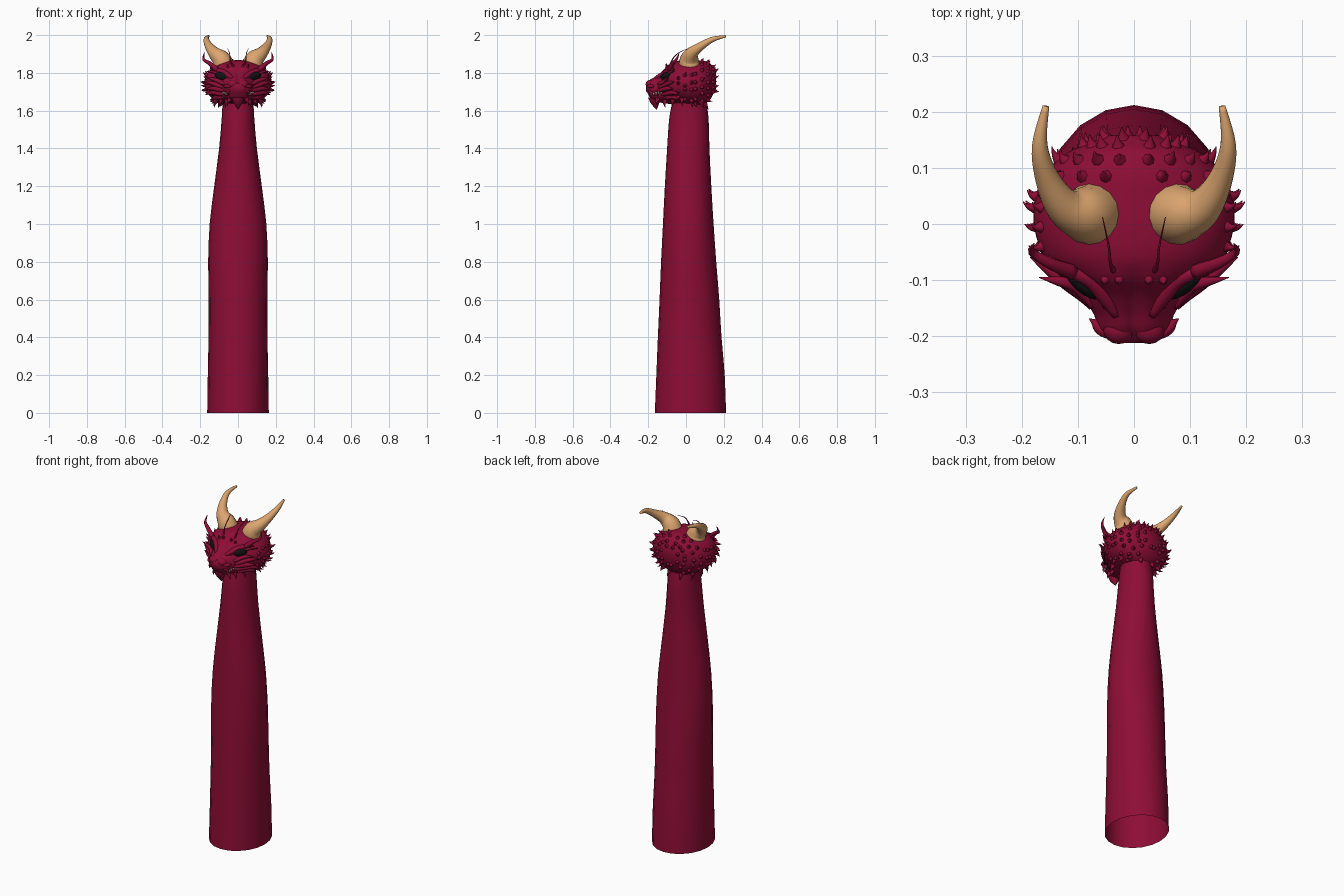
import bpy, bmesh, math, random
from mathutils import Vector, Matrix

random.seed(4)
cube = bpy.data.objects.get("Cube")
if cube:
    bpy.data.objects.remove(cube)


def material(name, rgb, rough=0.6):
    m = bpy.data.materials.new(name)
    m.use_nodes = True
    m.diffuse_color = (*rgb, 1)
    b = m.node_tree.nodes["Principled BSDF"]
    b.inputs["Base Color"].default_value = (*rgb, 1)
    b.inputs["Roughness"].default_value = rough
    return m


CRIMSON = material("crimson scale", (0.27, 0.004, 0.038))
HORN = material("tan horn", (0.72, 0.38, 0.16))
BLACK = material("black eye", (0.006, 0.006, 0.007))
IVORY = material("ivory tooth", (0.85, 0.8, 0.72))


def finish(name, bm, mat):
    bmesh.ops.recalc_face_normals(bm, faces=bm.faces)
    mesh = bpy.data.meshes.new(name)
    bm.to_mesh(mesh)
    bm.free()
    mesh.materials.append(mat)
    for p in mesh.polygons:
        p.use_smooth = True
    ob = bpy.data.objects.new(name, mesh)
    bpy.context.collection.objects.link(ob)
    return ob


def catmull(pts, i, t):
    """Point on a smooth curve through pts, in segment i."""
    p = [Vector(pts[max(0, min(len(pts) - 1, i + k))]) for k in (-1, 0, 1, 2)]
    return 0.5 * (2 * p[1] + (p[2] - p[0]) * t
                  + (2 * p[0] - 5 * p[1] + 4 * p[2] - p[3]) * t * t
                  + (3 * p[1] - p[0] - 3 * p[2] + p[3]) * t ** 3)


def spline(pts, steps):
    out = [catmull(pts, i, k / steps) for i in range(len(pts) - 1) for k in range(steps)]
    return out + [Vector(pts[-1])]


def loft(bm, rings, caps=True):
    rows = [[bm.verts.new(p) for p in r] for r in rings]
    n = len(rows[0])
    for a, b in zip(rows, rows[1:]):
        for j in range(n):
            bm.faces.new((a[j], a[(j + 1) % n], b[(j + 1) % n], b[j]))
    if caps:
        bm.faces.new(rows[0])
        bm.faces.new(rows[-1])


def tube(bm, pts, n=8, steps=4):
    """Tapered tube through (x, y, z, radius) points."""
    c = spline(pts, steps)
    side, rings = Vector((0.31, 0.22, 0.92)), []
    for i, p in enumerate(c):
        d = (c[min(i + 1, len(c) - 1)] - c[max(i - 1, 0)]).to_3d().normalized()
        side = (side - d * side.dot(d)).normalized()
        up = d.cross(side)
        turns = [2 * math.pi * j / n for j in range(n)]
        rings.append([p.to_3d() + (side * math.cos(a) + up * math.sin(a)) * max(p.w, 0.0006)
                      for a in turns])
    loft(bm, rings)


def mirrored(pts):
    return [(-p[0], *p[1:]) for p in pts]


# Neck: open-bottomed loft of (z, half width, front y, back y)
neck = [(0, .163, -.165, .212), (.2, .16, -.157, .205), (.4, .156, -.149, .188),
        (.6, .155, -.14, .176), (.8, .158, -.132, .16), (1, .15, -.122, .146),
        (1.2, .126, -.112, .134), (1.4, .1, -.1, .124), (1.55, .087, -.09, .12),
        (1.62, .083, -.078, .112), (1.72, .08, -.06, .1)]
bm = bmesh.new()
loft(bm, [[(s[1] * math.sin(a), (s[2] + s[3]) / 2 + (s[3] - s[2]) / 2 * math.cos(a), s[0])
           for a in (math.tau * j / 20 for j in range(20))] for s in spline(neck, 2)], False)
finish("neck", bm, CRIMSON)

# Head sections: (y, half width, bottom z, top z)
head = [(-.212, .03, 1.705, 1.745), (-.19, .062, 1.668, 1.768), (-.16, .072, 1.65, 1.785),
        (-.13, .094, 1.642, 1.808), (-.1, .128, 1.637, 1.84), (-.06, .16, 1.635, 1.86),
        (-.01, .177, 1.628, 1.867), (.04, .177, 1.622, 1.867), (.09, .158, 1.628, 1.865),
        (.13, .115, 1.66, 1.85), (.158, .05, 1.71, 1.81)]
EYE = Vector((.092, -.112, 1.783))


def bump(v, width):
    return math.exp(-(v / width) ** 2)


def skin(y, a):
    """Head surface at depth y; angle 0 is the crown and pi/2 the left side."""
    i = max(k for k in range(len(head) - 1) if head[k][0] <= y or k == 0)
    s = catmull(head, i, (y - head[i][0]) / (head[i + 1][0] - head[i][0]))
    x = s[1] * math.sin(a)
    z = (s[2] + s[3]) / 2 + (s[3] - s[2]) / 2 * math.cos(a)
    face = max(0, min(1, (-.07 - y) / .04))
    x *= 1 - .2 * face * bump(z - 1.688 - .15 * (y + .17), .007)    # mouth line
    if z > 1.72:
        z -= .012 * face * bump(x, .012)                            # nose groove
    p = Vector((x, y, z))
    d = (Vector((abs(x), y, z)) - EYE).length
    return p + (Vector((0, 0, 1.75)) - p) * .14 * bump(d, .028)      # eye socket


def normal(y, a):
    e = .004
    y = max(-.2, min(.15, y))
    n = (skin(y + e, a) - skin(y - e, a)).cross(skin(y, a + e) - skin(y, a - e)).normalized()
    out = skin(y, a) - Vector((0, y, 1.745))
    return n if n.dot(out) > 0 else -n


bm = bmesh.new()
loft(bm, [[skin(-.212 + .37 * k / 45, math.tau * j / 56) for j in range(56)] for k in range(46)])
finish("head", bm, CRIMSON)

# Horns sweep out, up and back
horn = [(.074, .018, 1.835, .056), (.09, .018, 1.872, .05), (.125, .032, 1.905, .034),
        (.154, .08, 1.942, .022), (.168, .14, 1.977, .014), (.157, .21, 1.994, .006)]
for side, path in (("left", horn), ("right", mirrored(horn))):
    bm = bmesh.new()
    tube(bm, path, 16, 5)
    finish(side + "_horn", bm, HORN)

# Eyes set under the brows
for s in (1, -1):
    bm = bmesh.new()
    bmesh.ops.create_uvsphere(bm, u_segments=16, v_segments=10, radius=1)
    turn = Matrix.Rotation(s * .7, 4, 'Z') @ Matrix.Rotation(-s * .2, 4, 'Y')
    spot = Matrix.Translation((s * EYE.x, EYE.y + .004, EYE.z))
    bm.transform(spot @ turn @ Matrix.Diagonal((.038, .014, .021, 1)))
    finish("left_eye" if s > 0 else "right_eye", bm, BLACK)

# Nose pads
for s in (1, -1):
    bm = bmesh.new()
    bmesh.ops.create_uvsphere(bm, u_segments=16, v_segments=10, radius=1)
    bm.transform(Matrix.Translation((s * .027, -.188, 1.74)) @ Matrix.Diagonal((.028, .026, .023, 1)))
    finish("left_nose_pad" if s > 0 else "right_nose_pad", bm, CRIMSON)


def strand(bm, y0, a0, y1, a1, lift, r):
    """Ridge hugging the skin that lifts off into a point."""
    pts = []
    for k in range(5):
        t = k / 4
        y, a = y0 + (y1 - y0) * t, math.radians(a0 + (a1 - a0) * t)
        p = skin(y, a) + normal(y, a) * (lift * t ** 3 - .2 * r)
        pts.append((*p, r * (.5, .95, 1, .7, .05)[k]))
    tube(bm, pts, 8, 3)
    tube(bm, mirrored(pts), 8, 3)


# Brow, cheek and jaw ridges: start depth and angle, end depth and angle, lift, radius
bm = bmesh.new()
for r in [(-.165, 28, -.05, 58, .022, .015), (-.15, 42, -.045, 66, .03, .009),
          (-.15, 72, -.075, 78, .034, .012), (-.145, 88, -.05, 88, .025, .012),
          (-.15, 100, -.06, 104, .026, .013), (-.13, 118, -.03, 116, .026, .012),
          (-.12, 135, -.03, 130, .025, .011), (-.205, 75, -.165, 80, .014, .01),
          (-.2, 112, -.14, 120, .012, .01)]:
    strand(bm, *r)
finish("face_ridges", bm, CRIMSON)

# Ear spines and thin brow whiskers
for name, path in (("spine", [(.11, -.085, 1.815, .014), (.15, -.07, 1.85, .011),
                              (.182, -.05, 1.872, .007), (.178, -.035, 1.91, .001)]),
                   ("whisker", [(.035, -.085, 1.835, .006), (.042, -.07, 1.875, .003),
                                (.045, -.04, 1.905, .002), (.056, .012, 1.93, .0008)])):
    for side, pts in (("left", path), ("right", mirrored(path))):
        bm = bmesh.new()
        tube(bm, pts, 8, 4)
        finish(side + "_" + name, bm, CRIMSON)


def spike(bm, y, deg, length, r, sweep=(0, .4, .3)):
    a = math.radians(deg)
    p, n = skin(y, a), normal(y, a)
    tip = p + (n + Vector(sweep)).normalized() * length
    mid = p + n * length * .45
    pts = [(*(p - n * r * .5), r * 1.3), (*mid, r * .5), (*tip, .0008)]
    tube(bm, pts, 7, 2)
    if 0 < deg < 180:
        tube(bm, mirrored(pts), 7, 2)


# Rows of scale spikes over the crown, sides and back
bm = bmesh.new()
for row, y in enumerate((.05, .085, .115, .14)):
    for deg in range(8 + 10 * (row % 2), 150, 20):
        if y > .06 or deg > 60:
            spike(bm, y, deg + random.uniform(-4, 4), random.uniform(.018, .028), .011)
for y in (-.04, -.005, .03):
    for deg in (72, 92, 112, 132):
        spike(bm, y, deg + random.uniform(-6, 6), random.uniform(.018, .028), .01)
for deg in (20, 70, 120, 170):
    spike(bm, .154, deg, .022, .011)
for deg in (12, 24):
    spike(bm, -.1, deg, .016, .008)
finish("scale_spikes", bm, CRIMSON)

# Beard: central chin point and spikes along the jaw
bm = bmesh.new()
tube(bm, [(0, -.165, 1.672, .036), (0, -.163, 1.645, .026), (0, -.155, 1.605, .001)], 10)
for y, deg in ((-.15, 145), (-.11, 150), (-.07, 145), (-.02, 138), (.03, 140), (.08, 145), (.1, 165)):
    spike(bm, y, deg, .036, .013, (0, .3, -.7))
finish("beard", bm, CRIMSON)

# Teeth along the upper lip
bm = bmesh.new()
for y in (-.185, -.172, -.158, -.145, -.132):
    z = 1.69 + .15 * (y + .17)
    x = .058 + max(0, y + .17) * .55
    pts = [(x, y, z + .006, .006), (x + .003, y, z - .009, .001)]
    tube(bm, pts, 6, 2)
    tube(bm, mirrored(pts), 6, 2)
finish("teeth", bm, IVORY)
